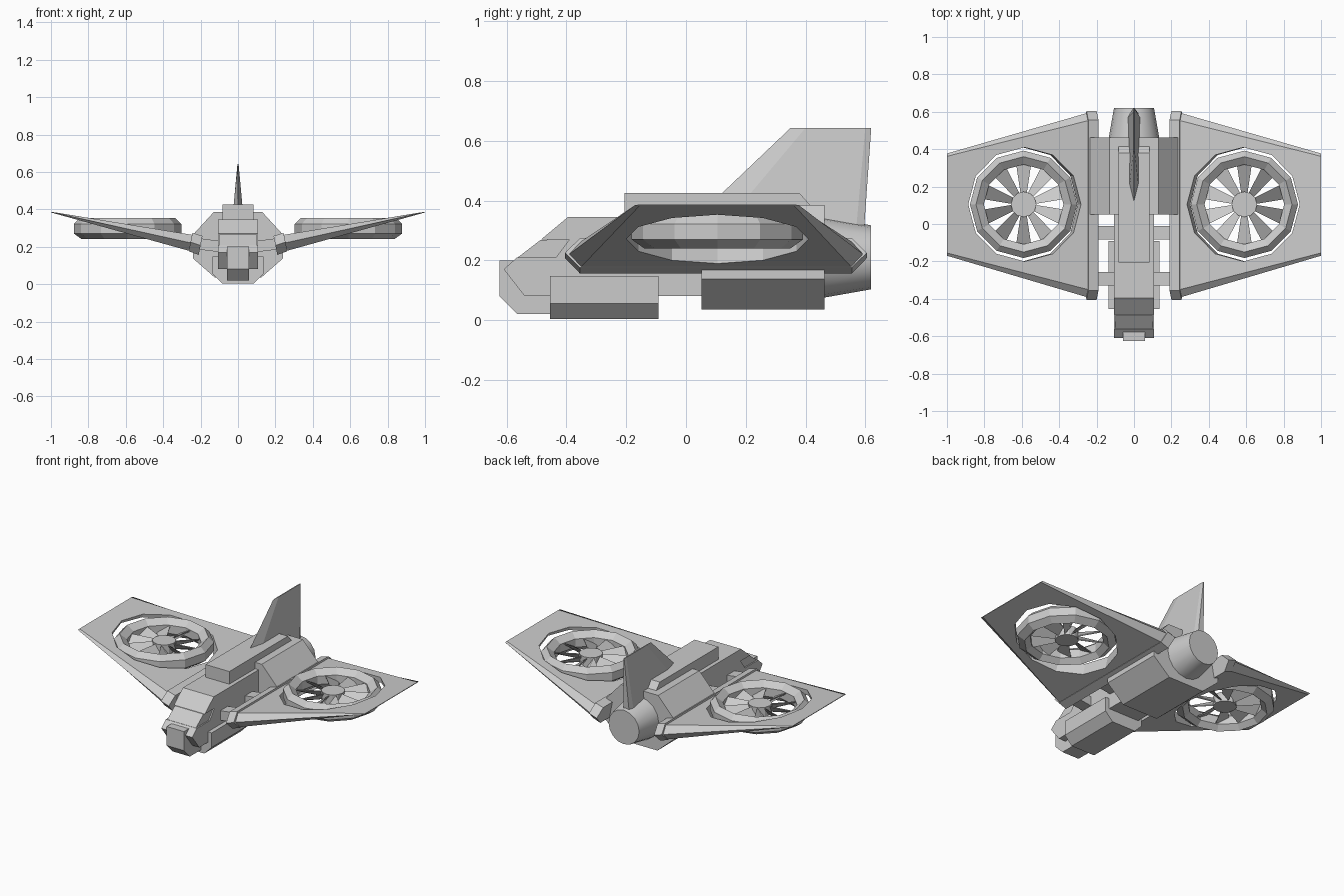
import bpy, bmesh
from math import sin, cos, pi, radians, atan2
from mathutils import Matrix, Vector

if "Cube" in bpy.data.objects:
    bpy.data.objects.remove(bpy.data.objects["Cube"])


def loft(name, rings, closed=False, smooth=False, mirror=False):
    """Skin equal-length point rings; cap the ends, or join last to first."""
    bm = bmesh.new()
    vs = [[bm.verts.new(p) for p in r] for r in rings]
    n = len(rings[0])
    pairs = list(zip(vs, vs[1:]))
    if closed:
        pairs.append((vs[-1], vs[0]))
    else:
        bm.faces.new(vs[0])
        bm.faces.new(vs[-1])
    for a, b in pairs:
        for i in range(n):
            j = (i + 1) % n
            bm.faces.new((a[i], a[j], b[j], b[i]))
    return finish(name, bm, smooth, mirror)


def finish(name, bm, smooth=False, mirror=False):
    bmesh.ops.recalc_face_normals(bm, faces=bm.faces)
    me = bpy.data.meshes.new(name)
    bm.to_mesh(me)
    bm.free()
    ob = bpy.data.objects.new(name, me)
    bpy.context.collection.objects.link(ob)
    if smooth:
        bpy.ops.object.select_all(action='DESELECT')
        ob.select_set(True)
        bpy.context.view_layer.objects.active = ob
        bpy.ops.object.shade_smooth_by_angle(angle=radians(35))
    if mirror:
        add_mirror(ob)
    return ob


def add_mirror(ob):
    ob.modifiers.new("mirror", 'MIRROR').use_axis[0] = True


def side_profile(name, half, pts):
    """Extrude a (y, z) profile across x."""
    return loft(name, [[(x, y, z) for y, z in pts] for x in (-half, half)])


def front_profile(name, y0, y1, pts):
    """Extrude the right half of an (x, z) outline, mirrored, along y."""
    full = pts + [(-x, z) for x, z in reversed(pts)]
    return loft(name, [[(x, y, z) for x, z in full] for y in (y0, y1)])


def circle(r, z, n=12):
    return [(r * cos(2 * pi * i / n), r * sin(2 * pi * i / n), z) for i in range(n)]


# Fuselage with notched cockpit sides, and the glass filling the notch
side_profile("fuselage", 0.108, [
    (-0.61, 0.17), (-0.565, 0.21), (-0.435, 0.21), (-0.39, 0.27), (-0.485, 0.27),
    (-0.395, 0.345), (0.46, 0.345), (0.46, 0.08), (-0.54, 0.08)])
side_profile("canopy_glass", 0.1, [
    (-0.565, 0.208), (-0.487, 0.268), (-0.38, 0.272), (-0.42, 0.205)])
side_profile("nose_sensor", 0.06, [
    (-0.625, 0.2), (-0.555, 0.2), (-0.45, 0.1), (-0.45, 0.02), (-0.565, 0.02), (-0.625, 0.08)])
front_profile("chin_pod", -0.455, -0.092, [(0.135, 0.147), (0.135, 0.055), (0.083, 0.003)])
front_profile("engine_housing", 0.052, 0.463, [
    (0.13, 0.385), (0.24, 0.265), (0.24, 0.137), (0.125, 0.036)])
side_profile("spine", 0.083, [
    (-0.205, 0.34), (-0.205, 0.425), (0.38, 0.425), (0.42, 0.38), (0.42, 0.34)])

# Exhaust cone
loft("exhaust", [[(x, y, z + 0.21) for x, z, _ in circle(r, 0, 16)]
                 for r, y in ((0.137, 0.45), (0.107, 0.62))], smooth=True)

# Tail fin: wide at the base, almost sharp on top
loft("tail_fin", [
    [(0, 0.1, 0.405), (0.025, 0.2, 0.405), (0.032, 0.57, 0.31),
     (0.02, 0.596, 0.305), (-0.02, 0.596, 0.305), (-0.032, 0.57, 0.31), (-0.025, 0.2, 0.405)],
    [(0, 0.35, 0.643), (0.003, 0.4, 0.643), (0.003, 0.6, 0.643),
     (0.002, 0.62, 0.643), (-0.002, 0.62, 0.643), (-0.003, 0.6, 0.643), (-0.003, 0.4, 0.643)]])

# Struts from fuselage to wing rails
for name, y in (("front_strut", -0.293), ("rear_strut", -0.047)):
    loft(name, [[(x, y + dy, z + dz) for dy, dz in
                 ((-0.037, -0.03), (0.037, -0.03), (0.037, 0.03), (-0.037, 0.03))]
                for x, z in ((0.09, 0.2), (0.22, 0.217))], mirror=True)


def hexagon(x, z, y0, y1, cut, h, lean=0.0):
    return [(x + lean * dz, y, z + dz) for y, dz in (
        (y0, 0), (y0 + cut, -h), (y1 - cut, -h), (y1, 0), (y1 - cut, h), (y0 + cut, h))]


# Tilted rails at the wing roots
loft("wing_rail", [hexagon(0.2, 0.207, -0.405, 0.605, 0.05, 0.051, -0.2),
                   hexagon(0.254, 0.225, -0.405, 0.605, 0.05, 0.049, -0.2)], mirror=True)

# Wings tapering to a knife edge, with a round opening
wing = loft("wing", [hexagon(0.245, 0.219, -0.393, 0.595, 0.04, 0.043, -0.2),
                     hexagon(0.999, 0.385, -0.17, 0.377, 0.015, 0.002)], smooth=True)
FAN = Vector((0.59, 0.105, 0.295))
cutter = loft("wing_hole_cutter", [circle(0.305, -0.3), circle(0.305, 0.3)])
cutter.matrix_world = Matrix.Translation(FAN) @ Matrix.Rotation(-atan2(0.166, 0.754), 4, 'Y')
cutter.hide_render = True
cutter.hide_viewport = True
cut = wing.modifiers.new("opening", 'BOOLEAN')
cut.operation = 'DIFFERENCE'
cut.solver = 'EXACT'
cut.object = cutter
add_mirror(wing)


def at_fan(ring):
    return [(x + FAN.x, y + FAN.y, z) for x, y, z in ring]


# Fan duct: revolved closed profile (radius, z)
duct = [(0.287, 0.27), (0.287, 0.322), (0.255, 0.354), (0.213, 0.322), (0.213, 0.27), (0.245, 0.24)]
loft("fan_duct", [at_fan(circle(r, z)) for r, z in duct], closed=True, mirror=True)

# Fan hub and pitched blades
loft("fan_hub", [at_fan(circle(0.068, z)) for z in (0.265, 0.325)], mirror=True)
bm = bmesh.new()
BLADES = 10
for k in range(BLADES):
    turn = Matrix.Rotation(2 * pi * (k + 0.5) / BLADES, 3, 'Z')
    rings = []
    for r, w in ((0.055, 0.016), (0.214, 0.04)):
        rings.append([bm.verts.new(turn @ Vector((r, s * w, s * 0.022 + t)) + FAN)
                      for s, t in ((-1, -0.003), (1, -0.003), (1, 0.003), (-1, 0.003))])
    a, b = rings
    bm.faces.new(a)
    bm.faces.new(b)
    for i in range(4):
        j = (i + 1) % 4
        bm.faces.new((a[i], a[j], b[j], b[i]))
finish("fan_blades", bm, mirror=True)
